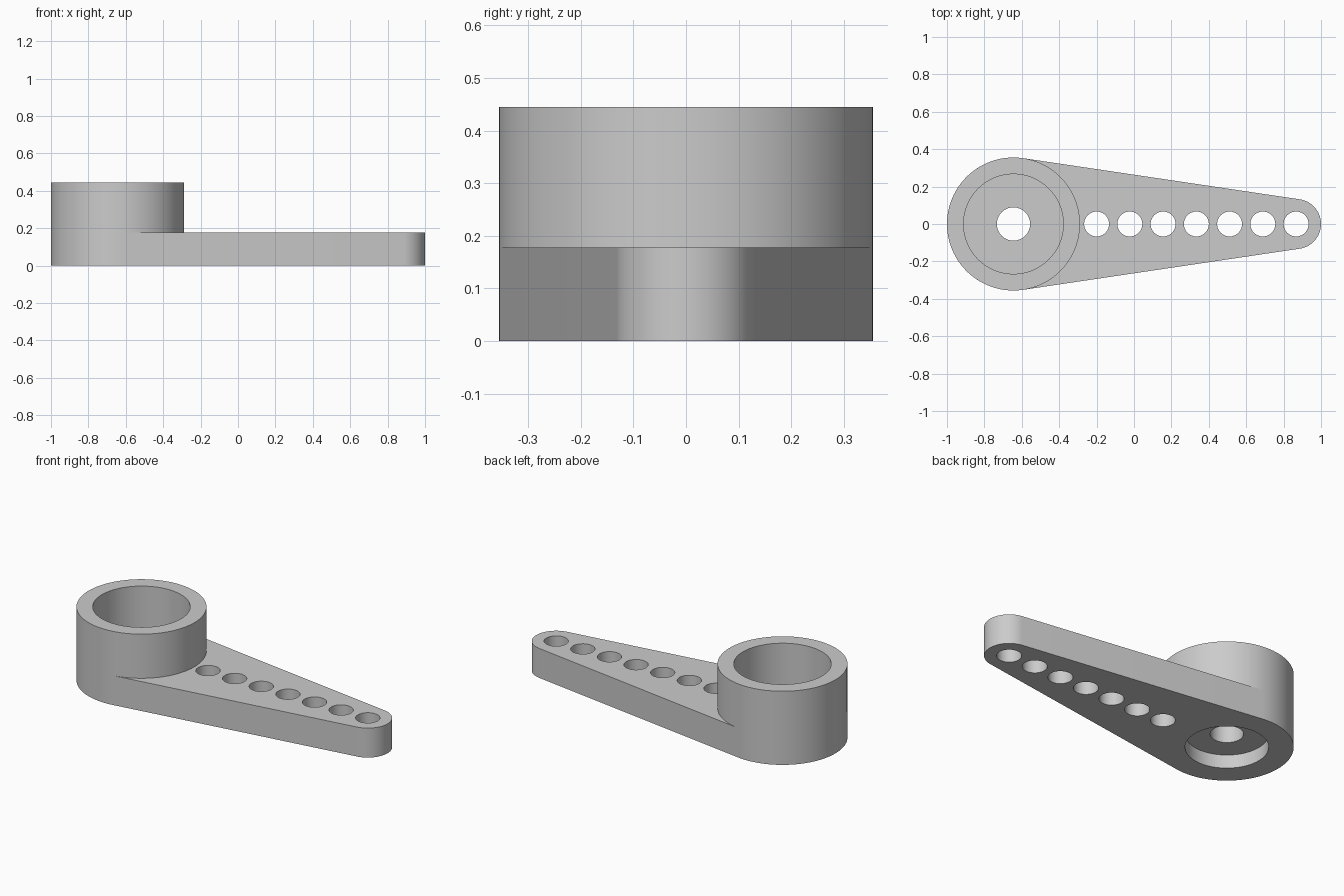
import bpy, bmesh, math
from mathutils import Matrix, Vector

if "Cube" in bpy.data.objects:
    bpy.data.objects.remove(bpy.data.objects["Cube"])

U = 2 / 22.5                       # one design unit
HUB_X, TIP_X = -1 + 4 * U, 1 - 1.5 * U
HUB_R, TIP_R = 4 * U, 1.5 * U
ARM_T, HUB_H = 2 * U, 5 * U
POCKET = 0.08
SEG = 96

grey = bpy.data.materials.new("grey plastic")
grey.use_nodes = True
color = (0.6, 0.6, 0.6, 1)
grey.diffuse_color = color
grey.node_tree.nodes["Principled BSDF"].inputs["Base Color"].default_value = color


def make_object(name, bm):
    bmesh.ops.recalc_face_normals(bm, faces=bm.faces)
    mesh = bpy.data.meshes.new(name)
    bm.to_mesh(mesh)
    bm.free()
    mesh.materials.append(grey)
    obj = bpy.data.objects.new(name, mesh)
    bpy.context.collection.objects.link(obj)
    return obj


def add_cylinder(bm, x, radius, z0, z1, segments):
    bmesh.ops.create_cone(bm, cap_ends=True, segments=segments,
                          radius1=radius, radius2=radius, depth=z1 - z0,
                          matrix=Matrix.Translation((x, 0, (z0 + z1) / 2)))


def arc(x, radius, start, end, steps):
    angles = [start + (end - start) * i / steps for i in range(steps + 1)]
    return [(x + radius * math.cos(a), radius * math.sin(a), 0) for a in angles]


def cut(target, cutter):
    cutter.hide_render = True
    mod = target.modifiers.new("cut", 'BOOLEAN')
    mod.operation, mod.solver, mod.object = 'DIFFERENCE', 'EXACT', cutter
    bpy.context.view_layer.objects.active = target
    bpy.ops.object.modifier_apply(modifier=mod.name)
    bpy.data.objects.remove(cutter)


# Tapered arm: two arcs joined by their common tangents
tangent = math.acos((HUB_R - TIP_R) / (TIP_X - HUB_X))
outline = (arc(TIP_X, TIP_R, -tangent, tangent, SEG // 2)
           + arc(HUB_X, HUB_R, tangent, 2 * math.pi - tangent, SEG // 2))
bm = bmesh.new()
base = bm.faces.new([bm.verts.new(p) for p in outline])
top = bmesh.ops.extrude_face_region(bm, geom=[base], use_keep_orig=True)
bmesh.ops.translate(bm, vec=(0, 0, ARM_T),
                    verts=[v for v in top["geom"] if isinstance(v, bmesh.types.BMVert)])
arm = make_object("arm", bm)

# Pocket under the hub
bm = bmesh.new()
add_cylinder(bm, HUB_X, 2.5 * U, -0.1, POCKET, SEG)
cut(arm, make_object("pocket_cutter", bm))

# Screw hole and the row of linkage holes
bm = bmesh.new()
add_cylinder(bm, HUB_X, U, -0.1, ARM_T + 0.1, 64)
for i in range(7):
    add_cylinder(bm, HUB_X + (5 + 2 * i) * U, 0.75 * U, -0.1, ARM_T + 0.1, 48)
cut(arm, make_object("hole_cutter", bm))

# Hub collar turned from its wall profile, open where it sits on the arm
bm = bmesh.new()
profile = [(HUB_R, ARM_T), (HUB_R, HUB_H), (3 * U, HUB_H), (3 * U, ARM_T)]
verts = [bm.verts.new((HUB_X + r, 0, z)) for r, z in profile]
edges = [bm.edges.new(pair) for pair in zip(verts, verts[1:])]
bmesh.ops.spin(bm, geom=verts + edges, cent=Vector((HUB_X, 0, 0)), axis=(0, 0, 1),
               angle=2 * math.pi, steps=SEG, use_merge=True)
bmesh.ops.remove_doubles(bm, verts=bm.verts, dist=1e-5)
collar = make_object("hub_collar", bm)

# Smooth round walls, sharp rims
for obj in (arm, collar):
    bpy.ops.object.select_all(action='DESELECT')
    obj.select_set(True)
    bpy.context.view_layer.objects.active = obj
    bpy.ops.object.shade_smooth_by_angle(angle=math.radians(30))
